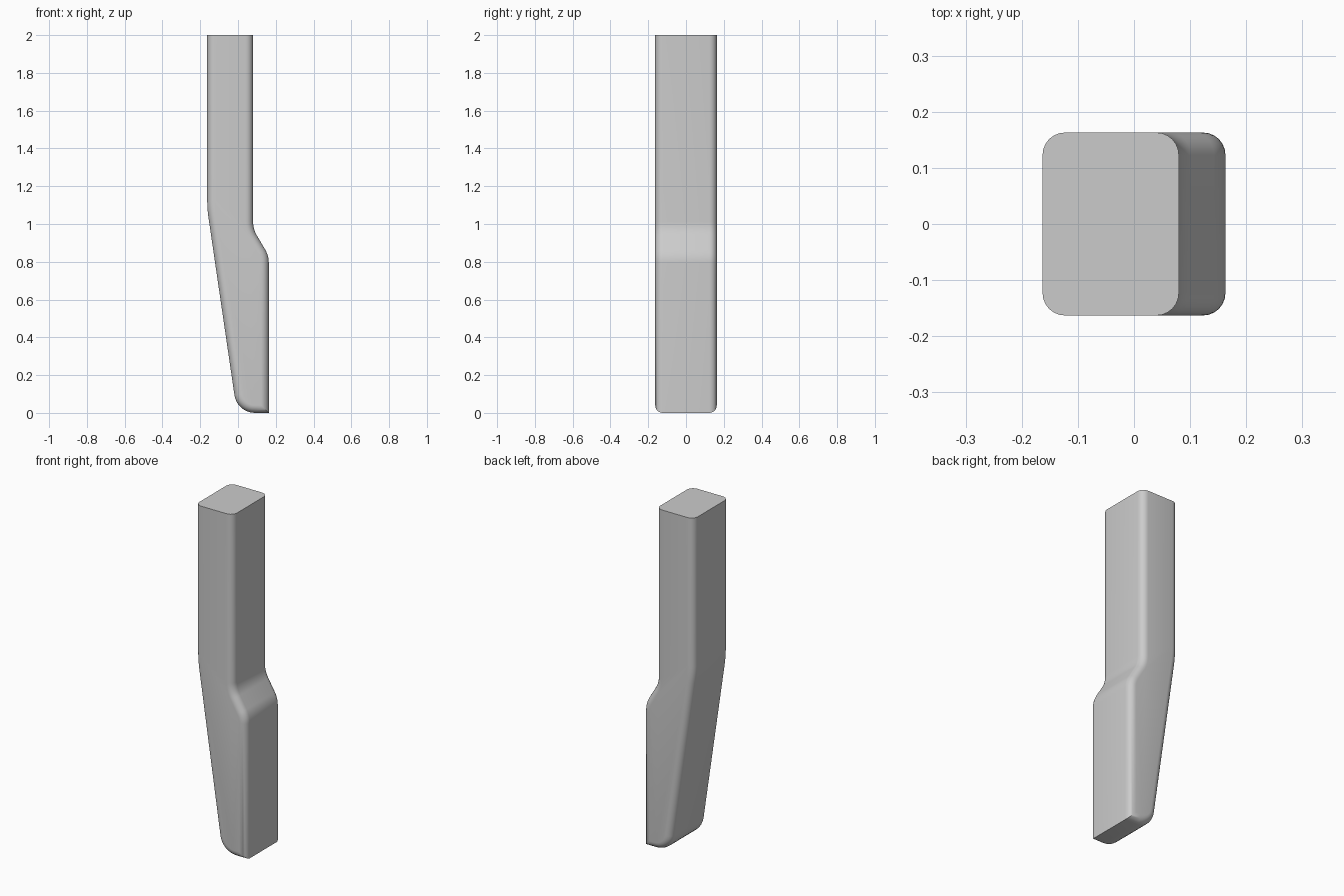
import bpy, bmesh, math
from mathutils import Vector, Matrix

if "Cube" in bpy.data.objects:
    bpy.data.objects.remove(bpy.data.objects["Cube"])


def fillet(prev, corner, nxt, t, steps):
    """Arc points rounding a corner, starting and ending at distance t from it."""
    a, b = (prev - corner).normalized(), (nxt - corner).normalized()
    half = a.angle(b) / 2
    centre = corner + (a + b).normalized() * (t / math.cos(half))
    r0, r1 = corner + a * t - centre, corner + b * t - centre
    sweep = math.atan2(r0.x * r1.y - r0.y * r1.x, r0.dot(r1))
    return [centre + Matrix.Rotation(sweep * i / steps, 2) @ r0 for i in range(steps + 1)]


# Side profile: x, z, tangent length of the rounded corner
outline = [(-0.163, 2, 0), (-0.163, 1.08, 0.05), (-0.005, 0, 0.095),
           (0.163, 0, 0), (0.163, 0.833, 0.04), (0.08, 0.972, 0.04), (0.08, 2, 0)]
pts = [Vector(p[:2]) for p in outline]
profile = []
for i, (x, z, t) in enumerate(outline):
    if t:
        profile += fillet(pts[i - 1], pts[i], pts[(i + 1) % len(pts)], t, 8)
    else:
        profile.append(pts[i])

# Extrude the profile through the depth
half_depth = 0.163
bm = bmesh.new()
face = bm.faces.new([bm.verts.new((p.x, -half_depth, p.y)) for p in profile])
ext = bmesh.ops.extrude_face_region(bm, geom=[face], use_keep_orig=True)
new_verts = [g for g in ext["geom"] if isinstance(g, bmesh.types.BMVert)]
bmesh.ops.translate(bm, verts=new_verts, vec=(0, 2 * half_depth, 0))
bmesh.ops.recalc_face_normals(bm, faces=bm.faces)

# Round the long edges front and back, leaving the top end crisp
rim = [e for e in bm.edges
       if abs(e.verts[0].co.y - e.verts[1].co.y) < 1e-5
       and min(v.co.z for v in e.verts) < 1.99]
bmesh.ops.bevel(bm, geom=rim, offset=0.04, offset_type='OFFSET', segments=6,
                profile=0.5, affect='EDGES', clamp_overlap=False)
bmesh.ops.recalc_face_normals(bm, faces=bm.faces)

mesh = bpy.data.meshes.new("bent_leg")
bm.to_mesh(mesh)
bm.free()
leg = bpy.data.objects.new("bent_leg", mesh)
bpy.context.collection.objects.link(leg)
bpy.context.view_layer.objects.active = leg
leg.select_set(True)
bpy.ops.object.shade_smooth_by_angle(angle=0.6)
